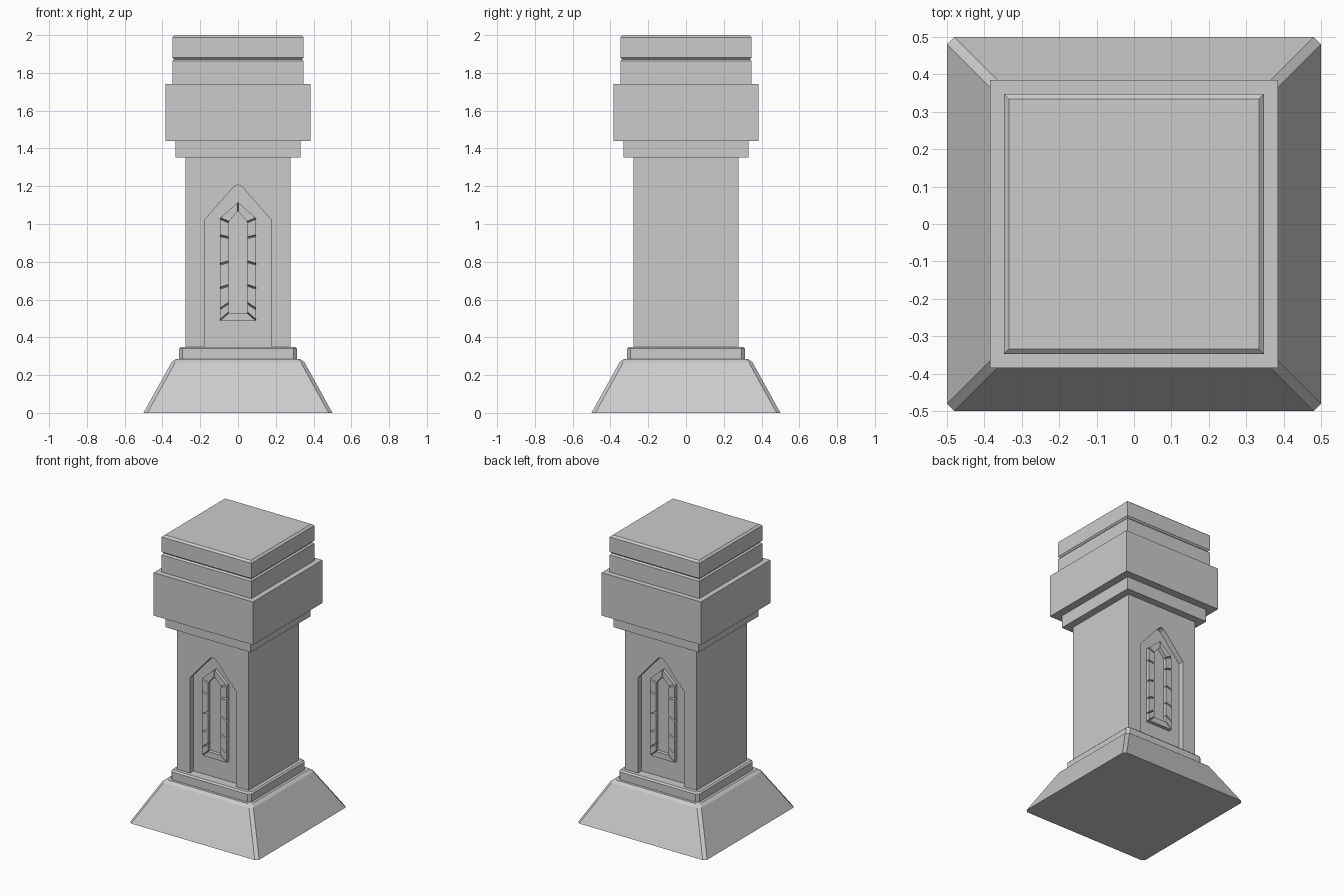
import bpy, bmesh
from mathutils import Vector

if "Cube" in bpy.data.objects:
    bpy.data.objects.remove(bpy.data.objects["Cube"])

def finish(name, bm):
    bmesh.ops.recalc_face_normals(bm, faces=bm.faces)
    me = bpy.data.meshes.new(name)
    bm.to_mesh(me)
    bm.free()
    ob = bpy.data.objects.new(name, me)
    bpy.context.collection.objects.link(ob)
    return ob

def tier(name, profile, cut=0.0):
    """Square tower lofted through (half width, z) points, corners cut by `cut`."""
    bm = bmesh.new()
    rings = []
    for h, z in profile:
        ring = []
        for sx, sy in ((1, -1), (1, 1), (-1, 1), (-1, -1)):
            if cut:
                pts = [(sx * (h - cut), sy * h), (sx * h, sy * (h - cut))]
                ring += pts if sx * sy < 0 else pts[::-1]
            else:
                ring.append((sx * h, sy * h))
        rings.append([bm.verts.new((x, y, z)) for x, y in ring])
    for a, b in zip(rings, rings[1:]):
        for i in range(len(a)):
            j = (i + 1) % len(a)
            bm.faces.new((a[i], a[j], b[j], b[i]))
    bm.faces.new(rings[0])
    bm.faces.new(rings[-1])
    return finish(name, bm)

def prism(bm, back, front, y0, y1, side):
    """Solid between two (x, z) outlines; side = 1 front, -1 back."""
    a = [bm.verts.new((side * x, side * y0, z)) for x, z in back]
    b = [bm.verts.new((side * x, side * y1, z)) for x, z in front]
    for i in range(len(a)):
        j = (i + 1) % len(a)
        bm.faces.new((a[i], a[j], b[j], b[i]))
    bm.faces.new(a)
    bm.faces.new(b)

# Stacked tiers
tier("sloped_base", [(0.5, 0), (0.352, 0.268), (0.33, 0.285)], 0.02)
tier("plinth", [(0.312, 0.28), (0.312, 0.34), (0.302, 0.35)], 0.018)
shaft = tier("shaft", [(0.278, 0.349), (0.278, 1.353)])
tier("lower_collar", [(0.33, 1.352), (0.33, 1.441)])
tier("wide_collar", [(0.385, 1.44), (0.385, 1.741)])
tier("cap", [(0.348, 1.74), (0.348, 1.862), (0.338, 1.872), (0.348, 1.882),
             (0.348, 1.988), (0.334, 2.0)])

# Pointed niches cut into front and back of the shaft
niche = [(-0.178, 0.33), (0.178, 0.33), (0.178, 1.02), (0.022, 1.197),
         (0, 1.208), (-0.022, 1.197), (-0.178, 1.02)]
FLOOR = -0.238
bm = bmesh.new()
for side in (1, -1):
    prism(bm, niche, niche, FLOOR, -0.35, side)
cutter = finish("niche_cutter", bm)
cutter.hide_render = True
cutter.hide_set(True)
mod = shaft.modifiers.new("niches", 'BOOLEAN')
mod.operation = 'DIFFERENCE'
mod.solver = 'EXACT'
mod.object = cutter

# Stone window frames: joints as (outer x, outer z, inner x, inner z)
W, V = 0.096, 0.05
half = [(W, 0.49, V, 0.53)]
half += [(W, zo, V, zi) for zo, zi in ((0.55, 0.58), (0.66, 0.675), (0.787, 0.80),
                                       (0.938, 0.928), (1.03, 1.01))]
half.append((0, 1.115, 0, 1.07))
joints = half + [(-a, b, -c, d) for a, b, c, d in half[-2::-1]]
GAP = 0.005
for side, name in ((1, "front_window_frame"), (-1, "back_window_frame")):
    bm = bmesh.new()
    for i, p in enumerate(joints):
        q = joints[(i + 1) % len(joints)]
        po, pi, qo, qi = (Vector(v) for v in (p[:2], p[2:], q[:2], q[2:]))
        do, di = (qo - po).normalized() * GAP, (qi - pi).normalized() * GAP
        prism(bm, [po, qo, qi, pi], [po + do, qo - do, qi - di, pi + di],
              FLOOR + 0.002, FLOOR - 0.025, side)
    finish(name, bm)
